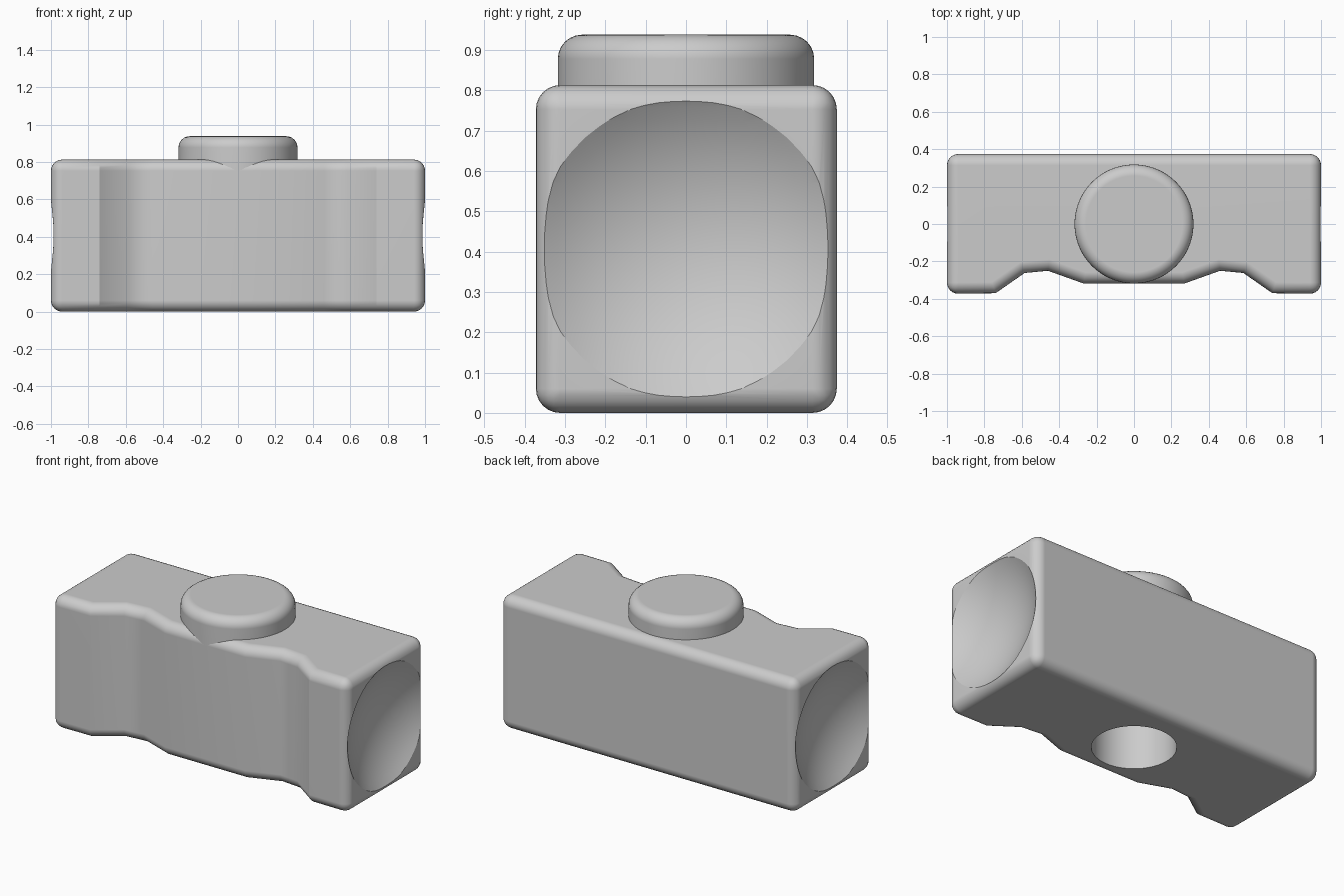
import bpy
import bmesh
from math import radians, pi

cube = bpy.data.objects.get("Cube")
if cube:
    bpy.data.objects.remove(cube, do_unlink=True)

HEIGHT = 0.813
ROUND = 0.06

grey = bpy.data.materials.new("plain_grey")
grey.use_nodes = True
grey.diffuse_color = (0.6, 0.6, 0.6, 1)
grey.node_tree.nodes["Principled BSDF"].inputs["Base Color"].default_value = grey.diffuse_color


def add_object(name, bm):
    bmesh.ops.recalc_face_normals(bm, faces=bm.faces[:])
    mesh = bpy.data.meshes.new(name)
    bm.to_mesh(mesh)
    bm.free()
    mesh.materials.append(grey)
    obj = bpy.data.objects.new(name, mesh)
    bpy.context.collection.objects.link(obj)
    return obj


def activate(obj):
    bpy.ops.object.select_all(action="DESELECT")
    obj.select_set(True)
    bpy.context.view_layer.objects.active = obj


def smooth(obj):
    activate(obj)
    bpy.ops.object.shade_smooth_by_angle(angle=radians(30))
    weighted = obj.modifiers.new("even_shading", "WEIGHTED_NORMAL")
    weighted.keep_sharp = True


def cut(target, cutter):
    activate(target)
    mod = target.modifiers.new("cut", "BOOLEAN")
    mod.operation = "DIFFERENCE"
    mod.solver = "EXACT"
    mod.object = cutter
    bpy.ops.object.modifier_apply(modifier=mod.name)
    bpy.data.objects.remove(cutter, do_unlink=True)


def cylinder(radius, bottom, top, sides=96):
    bm = bmesh.new()
    bmesh.ops.create_cone(bm, cap_ends=True, segments=sides, radius1=radius,
                          radius2=radius, depth=top - bottom)
    bmesh.ops.translate(bm, verts=bm.verts[:], vec=(0, 0, (top + bottom) / 2))
    return bm


# Head: scalloped outline, mirrored in x and extruded upward
half = [(0.27, -0.318), (0.46, -0.25), (0.585, -0.262), (0.74, -0.37), (1, -0.373), (1, 0.374)]
outline = half + [(-x, y) for x, y in reversed(half)]
bm = bmesh.new()
base = bm.faces.new([bm.verts.new((x, y, 0)) for x, y in outline])
extruded = bmesh.ops.extrude_face_region(bm, geom=[base])
top_verts = [v for v in extruded["geom"] if isinstance(v, bmesh.types.BMVert)]
bmesh.ops.translate(bm, verts=top_verts, vec=(0, 0, HEIGHT))
bmesh.ops.recalc_face_normals(bm, faces=bm.faces[:])


# Round the rims and the four upright corners
def is_rounded(edge):
    a, b = (v.co for v in edge.verts)
    return abs(a.z - b.z) < 0.01 or abs(a.x) > 0.99


bmesh.ops.bevel(bm, geom=[e for e in bm.edges if is_rounded(e)], offset=ROUND,
                offset_type="OFFSET", segments=6, profile=0.5,
                affect="EDGES", clamp_overlap=True)
head = add_object("hammer_head", bm)

# Dished striking ends
for side in (-1, 1):
    bm = bmesh.new()
    bmesh.ops.create_uvsphere(bm, u_segments=96, v_segments=48, radius=0.635)
    bmesh.ops.translate(bm, verts=bm.verts[:], vec=(side * 1.514, 0, HEIGHT / 2))
    cut(head, add_object("dish_cutter", bm))

# Handle socket in the underside
cut(head, add_object("socket_cutter", cylinder(0.23, -0.1, 0.6)))
smooth(head)

# Round cap on top
bm = cylinder(0.318, 0.7, 0.938)
rim = [e for e in bm.edges if all(v.co.z > 0.9 for v in e.verts)]
bmesh.ops.bevel(bm, geom=rim, offset=ROUND, offset_type="OFFSET", segments=6,
                profile=0.5, affect="EDGES")
smooth(add_object("top_cap", bm))
